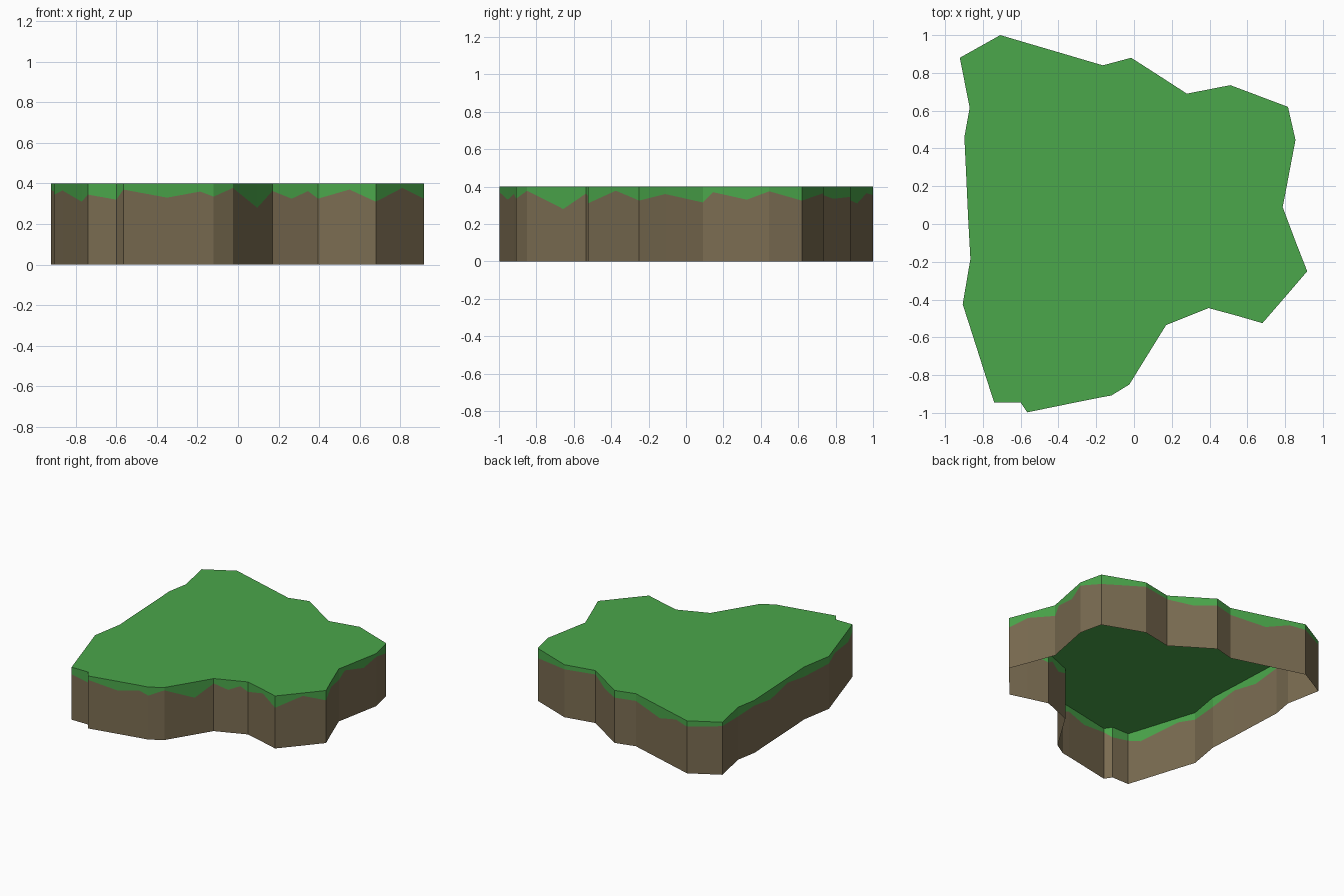
import bpy, bmesh

TOP = 0.4

# Coastline, counter-clockwise: x, y and the height where turf meets soil
RIM = [
    (.917, -.25, .325), (.862, -.11, .36), (.787, .09, .315), (.798, .145, .37),
    (.832, .325, .33), (.855, .445, .375), (.815, .62, .325), (.51, .735, .365),
    (.28, .69, .37), (.13, .787, .335), (-.015, .88, .345), (-.165, .84, .345),
    (-.42, .915, .31), (-.59, .965, .365), (-.708, 1, .355), (-.922, .88, .37),
    (-.87, .615, .33), (-.898, .46, .36), (-.888, .25, .325), (-.878, .03, .365),
    (-.866, -.185, .325), (-.907, -.425, .345), (-.865, -.555, .365), (-.771, -.85, .31),
    (-.74, -.945, .345), (-.60, -.945, .32), (-.565, -.997, .37), (-.35, -.953, .33),
    (-.187, -.92, .36), (-.12, -.908, .335), (-.025, -.85, .378), (.095, -.656, .28),
    (.17, -.535, .363), (.265, -.497, .325), (.345, -.465, .362), (.395, -.445, .325),
    (.55, -.487, .37), (.68, -.525, .31), (.81, -.375, .378),
]


def material(name, rgb):
    m = bpy.data.materials.new(name)
    m.diffuse_color = (*rgb, 1)
    return m


def make_part(name, mat, lower, upper, cap=False):
    """Band of wall between two height lists, with an optional flat top."""
    bm = bmesh.new()
    lo = [bm.verts.new((x, y, z)) for (x, y, _), z in zip(RIM, lower)]
    hi = [bm.verts.new((x, y, z)) for (x, y, _), z in zip(RIM, upper)]
    n = len(RIM)
    for i in range(n):
        j = (i + 1) % n
        bm.faces.new((lo[i], lo[j], hi[j], hi[i]))
    if cap:
        bm.faces.new(hi)
    me = bpy.data.meshes.new(name)
    bm.to_mesh(me)
    bm.free()
    me.materials.append(mat)
    ob = bpy.data.objects.new(name, me)
    bpy.context.collection.objects.link(ob)


seam = [p[2] for p in RIM]
# Soil wall, open underneath
make_part("soil_wall", material("soil brown", (.195, .150, .083)), [0] * len(RIM), seam)
# Grass top with ragged overhanging edge
make_part("grass_top", material("grass green", (.070, .385, .070)), seam, [TOP] * len(RIM), cap=True)
